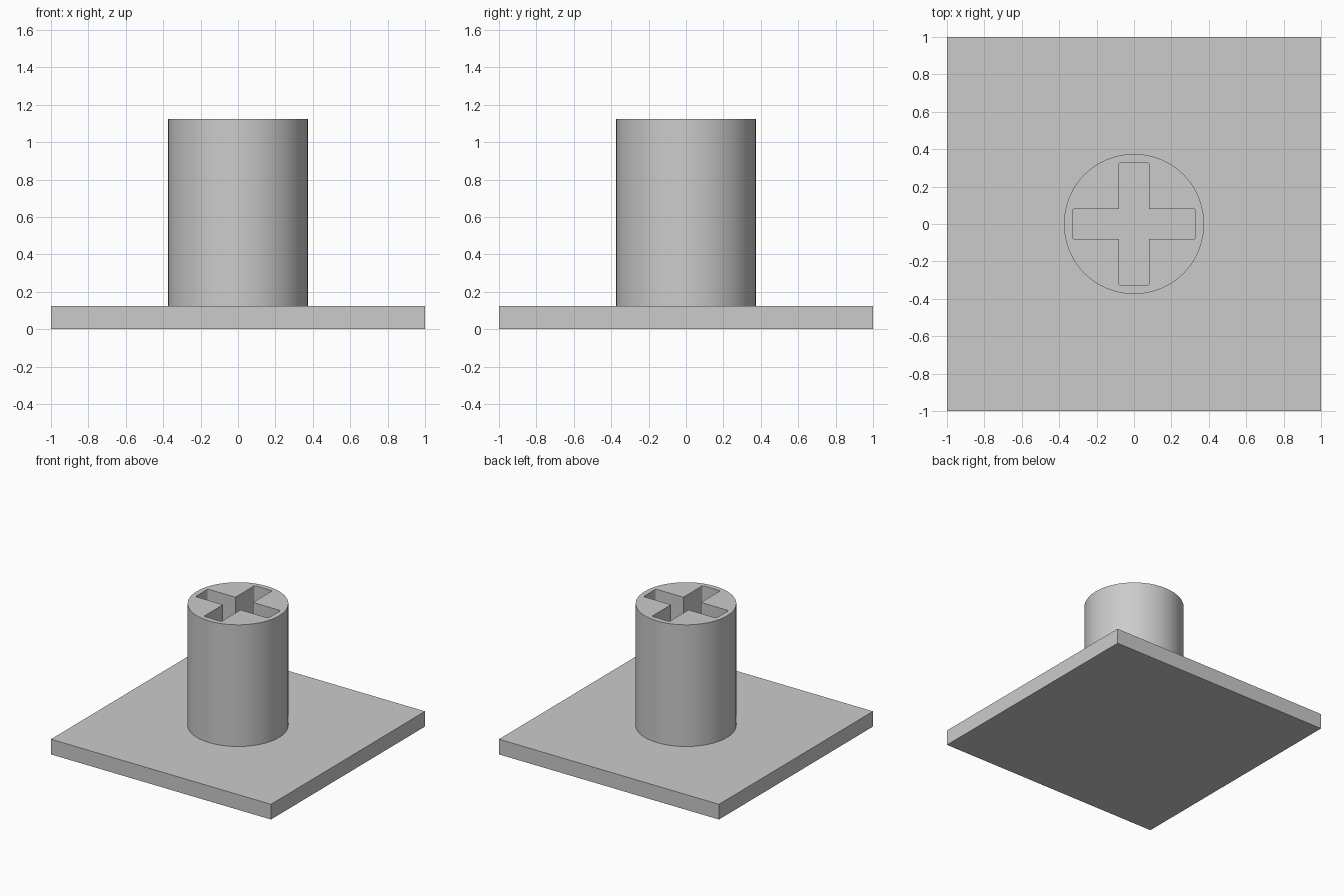
import bpy, bmesh, math

cube = bpy.data.objects.get("Cube")
if cube:
    bpy.data.objects.remove(cube, do_unlink=True)

PLATE_TOP, POST_TOP = 0.125, 1.125
RADIUS, ARM, HALF = 0.375, 0.33, 0.08

grey = bpy.data.materials.new("light grey")
grey.use_nodes = True
colour = (0.6, 0.6, 0.6, 1)
grey.diffuse_color = colour
grey.node_tree.nodes["Principled BSDF"].inputs["Base Color"].default_value = colour


def add_object(name, bm):
    bmesh.ops.recalc_face_normals(bm, faces=bm.faces[:])
    mesh = bpy.data.meshes.new(name)
    bm.to_mesh(mesh)
    bm.free()
    mesh.materials.append(grey)
    obj = bpy.data.objects.new(name, mesh)
    bpy.context.collection.objects.link(obj)
    return obj


def prism(name, points, bottom, top, round_corners=()):
    """Extrude a flat outline, rounding the listed corners."""
    bm = bmesh.new()
    verts = [bm.verts.new((x, y, bottom)) for x, y in points]
    bm.faces.new(verts)
    if round_corners:
        bmesh.ops.bevel(bm, geom=[verts[i] for i in round_corners], offset=0.012,
                        segments=3, profile=0.5, affect='VERTICES')
    new = bmesh.ops.extrude_face_region(bm, geom=bm.faces[:])["geom"]
    bmesh.ops.translate(bm, vec=(0, 0, top - bottom),
                        verts=[g for g in new if isinstance(g, bmesh.types.BMVert)])
    return add_object(name, bm)


# Square base plate
prism("base_plate", [(-1, -1), (1, -1), (1, 1), (-1, 1)], 0, PLATE_TOP)

# Round post
sides = 48
circle = [(RADIUS * math.cos(math.tau * i / sides), RADIUS * math.sin(math.tau * i / sides))
          for i in range(sides)]
post = prism("post", circle, PLATE_TOP, POST_TOP)

# Cross-shaped socket: one arm turned four times, cut down to the plate
cross = []
for turn in range(4):
    c, s = [(1, 0), (0, 1), (-1, 0), (0, -1)][turn]
    for x, y in [(ARM, -HALF), (ARM, HALF), (HALF, HALF)]:
        cross.append((x * c - y * s, x * s + y * c))
cutter = prism("socket_cutter", cross, PLATE_TOP - 0.05, POST_TOP + 0.05,
               [i for i in range(len(cross)) if i % 3 < 2])

cut = post.modifiers.new("socket", 'BOOLEAN')
cut.operation = 'DIFFERENCE'
cut.solver = 'EXACT'
cut.object = cutter
bpy.ops.object.select_all(action='DESELECT')
bpy.context.view_layer.objects.active = post
post.select_set(True)
bpy.ops.object.modifier_apply(modifier=cut.name)
bpy.data.objects.remove(cutter, do_unlink=True)
bpy.ops.object.shade_smooth_by_angle(angle=math.radians(35))
